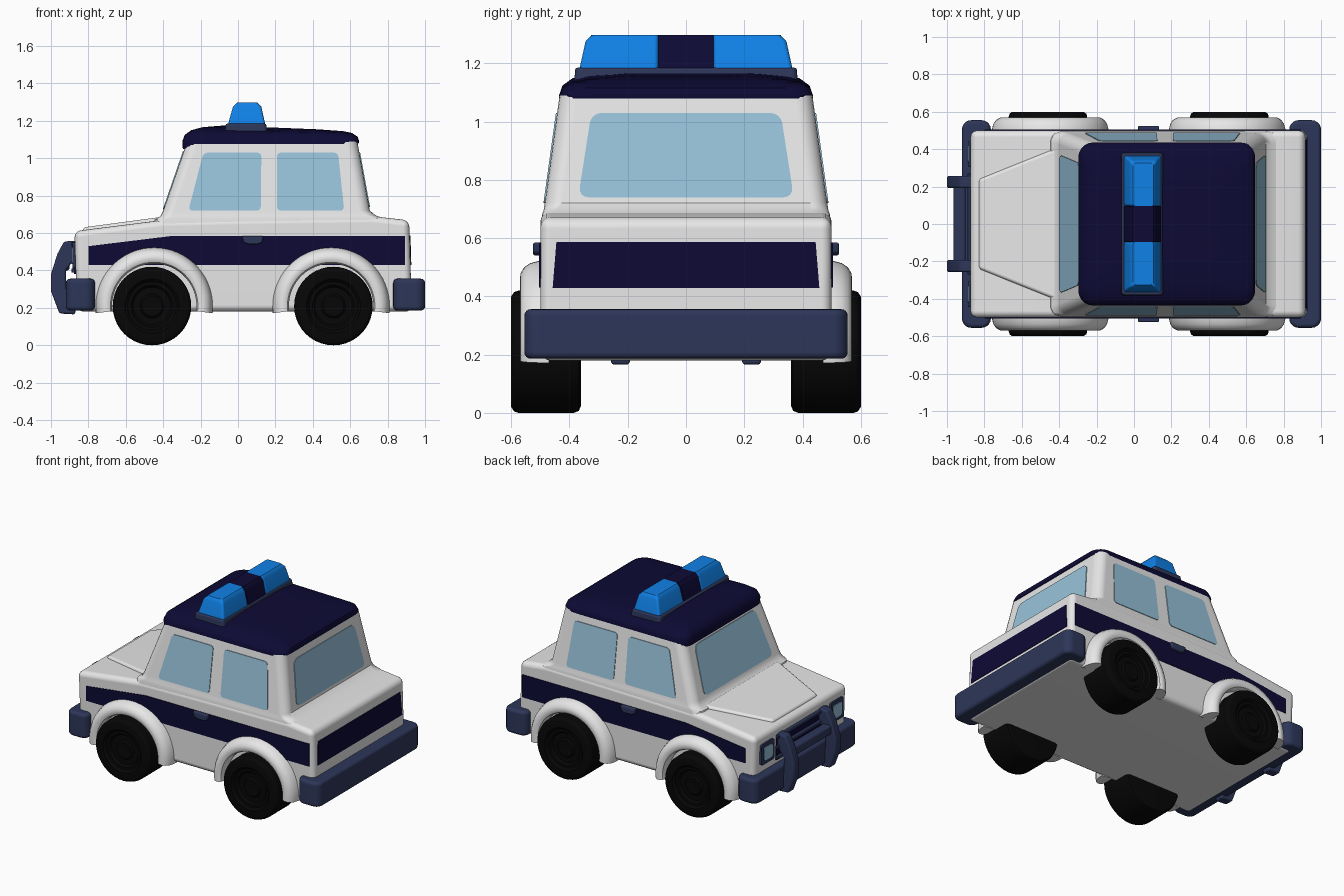
import bpy, bmesh, math
from mathutils import Vector as V

if "Cube" in bpy.data.objects:
    bpy.data.objects.remove(bpy.data.objects["Cube"])


def mat(name, rgb):
    m = bpy.data.materials.new(name)
    m.diffuse_color = (*rgb, 1)
    m.use_nodes = True
    m.node_tree.nodes["Principled BSDF"].inputs["Base Color"].default_value = m.diffuse_color
    return m


WHITE = mat("white paint", (0.80, 0.80, 0.80))
NAVY = mat("navy paint", (0.004, 0.003, 0.035))
SLATE = mat("slate trim", (0.026, 0.037, 0.10))
BLUE = mat("beacon blue", (0.005, 0.22, 0.80))
GLASS = mat("pale glass", (0.31, 0.54, 0.70))
BLACK = mat("black rubber", (0.002, 0.002, 0.002))


def skin(name, rings, material, bevel=0.0, caps=True, loop=False):
    """Join closed rings of points into one smooth solid."""
    bm = bmesh.new()
    vs = [[bm.verts.new(p) for p in ring] for ring in rings]
    pairs = list(zip(vs, vs[1:])) + ([(vs[-1], vs[0])] if loop else [])
    for a, b in pairs:
        n = len(a)
        for i in range(n):
            j = (i + 1) % n
            bm.faces.new((a[i], a[j], b[j], b[i]))
    if caps:
        bm.faces.new(vs[0])
        bm.faces.new(vs[-1])
    bmesh.ops.recalc_face_normals(bm, faces=bm.faces)
    if bevel:
        sharp = [e for e in bm.edges if e.calc_face_angle(0) > math.radians(32)]
        bmesh.ops.bevel(bm, geom=sharp, offset=bevel, offset_type='OFFSET', segments=4,
                        profile=0.5, affect='EDGES', clamp_overlap=True)
    me = bpy.data.meshes.new(name)
    bm.to_mesh(me)
    bm.free()
    me.materials.append(material)
    me.polygons.foreach_set("use_smooth", [True] * len(me.polygons))
    me.set_sharp_from_angle(angle=math.radians(38))
    ob = bpy.data.objects.new(name, me)
    bpy.context.collection.objects.link(ob)
    w = ob.modifiers.new("normals", 'WEIGHTED_NORMAL')
    w.keep_sharp = True
    return ob


def prism(name, pts, vec, material, bevel=0.0, rounding=0.0):
    """Extrude a polygon along vec, centred on its plane."""
    pts = [V(p) for p in pts]
    vec = V(vec)
    if rounding:
        bm = bmesh.new()
        bm.faces.new([bm.verts.new(p) for p in pts])
        bmesh.ops.bevel(bm, geom=bm.verts[:], offset=rounding, segments=4,
                        profile=0.5, affect='VERTICES')
        bm.faces.ensure_lookup_table()
        pts = [v.co.copy() for v in bm.faces[0].verts]
        bm.free()
    return skin(name, [[p - vec / 2 for p in pts], [p + vec / 2 for p in pts]], material, bevel)


def loft(name, levels, material, bevel=0.0):
    """Stack rounded rectangles: (z front, z rear, x0, x1, y0, y1, radius)."""
    rings = []
    for za, zb, x0, x1, y0, y1, r in levels:
        ring = []
        for k, (cx, cy) in enumerate(((x1 - r, y1 - r), (x0 + r, y1 - r),
                                      (x0 + r, y0 + r), (x1 - r, y0 + r))):
            for i in range(6):
                a = math.pi / 2 * (k + i / 5)
                x = cx + r * math.cos(a)
                ring.append((x, cy + r * math.sin(a), za + (zb - za) * (x - x0) / (x1 - x0)))
        rings.append(ring)
    return skin(name, rings, material, bevel)


# Lower body and hood
side = [(-0.86, 0.18), (-0.875, 0.61), (-0.40, 0.67), (0.0, 0.68), (0.72, 0.69),
        (0.915, 0.668), (0.93, 0.18)]
prism("lower_body", [(x, 0, z) for x, z in side], (0, 1.0, 0), WHITE, 0.035)
prism("hood_panel", [(-0.83, -0.24, 0.605), (-0.38, -0.42, 0.665),
                     (-0.38, 0.42, 0.665), (-0.83, 0.24, 0.605)], (0, 0, 0.05), WHITE, 0.018)

# Cabin and roof
loft("cabin", [(0.62, 0.62, -0.46, 0.79, -0.497, 0.497, 0.06),
               (0.672, 0.68, -0.445, 0.775, -0.495, 0.495, 0.06),
               (0.69, 0.695, -0.415, 0.735, -0.489, 0.489, 0.06),
               (0.72, 0.72, -0.40, 0.705, -0.485, 0.485, 0.06),
               (1.09, 1.09, -0.272, 0.638, -0.434, 0.434, 0.06)], WHITE)
loft("roof", [(1.05, 1.08, -0.295, 0.645, -0.436, 0.436, 0.08),
              (1.09, 1.09, -0.298, 0.648, -0.436, 0.436, 0.08),
              (1.125, 1.115, -0.285, 0.64, -0.424, 0.424, 0.08),
              (1.15, 1.135, -0.25, 0.61, -0.39, 0.39, 0.08),
              (1.166, 1.145, -0.19, 0.56, -0.33, 0.33, 0.08),
              (1.175, 1.155, -0.08, 0.42, -0.20, 0.20, 0.08)], NAVY)

# Side windows, stripes and handles
T = 0.009


def cabin_y(z):
    return 0.485 - (z - 0.72) * 0.138


for s, tag in ((-1, "right"), (1, "left")):
    for nm, pts in (("front", [(-0.265, 0.72), (0.122, 0.72), (0.125, 1.03), (-0.185, 1.03)]),
                    ("rear", [(0.208, 0.72), (0.568, 0.72), (0.535, 1.03), (0.208, 1.03)])):
        prism(f"{nm}_side_window_{tag}", [(x, s * cabin_y(z), z) for x, z in pts],
              (0, T, 0), GLASS, rounding=0.022)
    prism("side_stripe_" + tag, [(x, s * 0.5, z) for x, z in (
        (-0.80, 0.43), (0.893, 0.43), (0.893, 0.585), (-0.35, 0.585), (-0.80, 0.53))],
        (0, T, 0), NAVY)
    prism("door_handle_" + tag, [(x, s * 0.505, z) for x, z in (
        (0.02, 0.585), (0.03, 0.55), (0.055, 0.54), (0.105, 0.54), (0.13, 0.55), (0.135, 0.585))],
        (0, 0.04, 0), SLATE, 0.008)

# Windscreen, rear window and rear stripe
for nm, xb, xt, z0, z1 in (("windscreen", -0.40, -0.272, 0.73, 1.035),
                           ("rear_window", 0.705, 0.638, 0.74, 1.03)):
    def fx(z):
        return xb + (xt - xb) * (z - 0.72) / 0.37
    prism(nm, [(fx(z0), -0.37, z0), (fx(z0), 0.37, z0), (fx(z1), 0.325, z1), (fx(z1), -0.325, z1)],
          (T, 0, 0), GLASS, rounding=0.035)
prism("rear_stripe", [(0.9223, -0.458, 0.428), (0.9223, 0.458, 0.428),
                      (0.9175, 0.445, 0.587), (0.9175, -0.445, 0.587)], (T, 0, 0), NAVY)

# Wheels and fender arches
tyre = [(0.001, 0.575), (0.055, 0.58), (0.065, 0.57), (0.10, 0.57), (0.112, 0.585), (0.13, 0.585),
        (0.145, 0.60), (0.19, 0.60), (0.205, 0.59), (0.21, 0.575), (0.21, 0.385), (0.203, 0.368),
        (0.185, 0.36), (0.001, 0.36)]
arch = [(0.226, 0.47), (0.226, 0.545), (0.234, 0.562), (0.25, 0.57), (0.27, 0.568),
        (0.29, 0.556), (0.304, 0.535), (0.312, 0.505), (0.315, 0.47)]
for cx, off, end in ((-0.46, 0.012, "front"), (0.51, -0.012, "rear")):
    for s, tag in ((-1, "right"), (1, "left")):
        skin(f"{end}_wheel_{tag}", [[(cx + r * math.cos(a), s * y, 0.21 + r * math.sin(a))
             for a in (math.tau * i / 40 for i in range(40))] for r, y in tyre], BLACK)
        skin(f"{end}_fender_{tag}", [[(cx + off + r * math.cos(a), s * y, 0.21 + r * math.sin(a))
             for r, y in arch] for a in (math.radians(-7 + 194 * i / 32) for i in range(33))], WHITE)

# Bumpers
for nm, x0, x1 in (("rear_bumper", 0.83, 1.0), ("front_bumper", -0.92, -0.765)):
    loft(nm, [(z, z, x0, x1, -0.555, 0.555, 0.05) for z in (0.186, 0.356)], SLATE, 0.022)

# Grille, headlights and push bar
prism("grille", [(-0.87, y, z) for y, z in ((-0.27, 0.38), (0.27, 0.38), (0.27, 0.55), (-0.27, 0.55))],
      (0.012, 0, 0), NAVY)
for z in (0.40, 0.47, 0.54):
    prism("grille_bar", [(-0.875, y, z + d) for y, d in (
        (-0.27, -0.012), (0.27, -0.012), (0.27, 0.012), (-0.27, 0.012))], (0.03, 0, 0), SLATE, 0.005)
for s, tag in ((-1, "right"), (1, "left")):
    for nm, h, x, m in (("headlight_frame_", 0.07, -0.873, SLATE), ("headlight_lens_", 0.045, -0.886, GLASS)):
        prism(nm + tag, [(x, s * 0.375 + a * h, 0.48 + b * h) for a, b in (
            (-1, -1), (1, -1), (1, 1), (-1, 1))], (0.025 if m is SLATE else 0.008, 0, 0), m, rounding=0.015)
    prism("push_bar_post_" + tag, [(x, s * 0.225, z) for x, z in (
        (-0.86, 0.56), (-0.93, 0.555), (-0.965, 0.49), (-1.0, 0.38), (-1.0, 0.29), (-0.955, 0.17),
        (-0.87, 0.165), (-0.87, 0.25), (-0.92, 0.30), (-0.92, 0.40), (-0.86, 0.48))],
        (0, 0.065, 0), SLATE, 0.012)
prism("push_bar_rail", [(x, 0, z) for x, z in (
    (-0.965, 0.40), (-0.90, 0.40), (-0.90, 0.465), (-0.965, 0.465))], (0, 0.44, 0), SLATE, 0.015)

# Roof light bar
loft("light_base", [(1.12, 1.12, -0.073, 0.162, -0.385, 0.385, 0.02),
                    (1.185, 1.185, -0.065, 0.15, -0.38, 0.38, 0.02)], SLATE, 0.008)
for nm, y0, y1, t0, t1, m in (("beacon_right", -0.367, -0.095, -0.345, -0.095, BLUE),
                              ("beacon_centre", -0.095, 0.095, -0.095, 0.095, NAVY),
                              ("beacon_left", 0.095, 0.367, 0.095, 0.345, BLUE)):
    r = 0.002 if m is NAVY else 0.015
    loft(nm, [(1.175, 1.175, -0.055, 0.147, y0, y1, r),
              (1.275, 1.275, -0.027, 0.125, t0, t1, r),
              (1.297, 1.297, -0.005, 0.105, t0 + (0.02 if t0 < -0.1 else 0),
               t1 - (0.02 if t1 > 0.1 else 0), r)], m)
